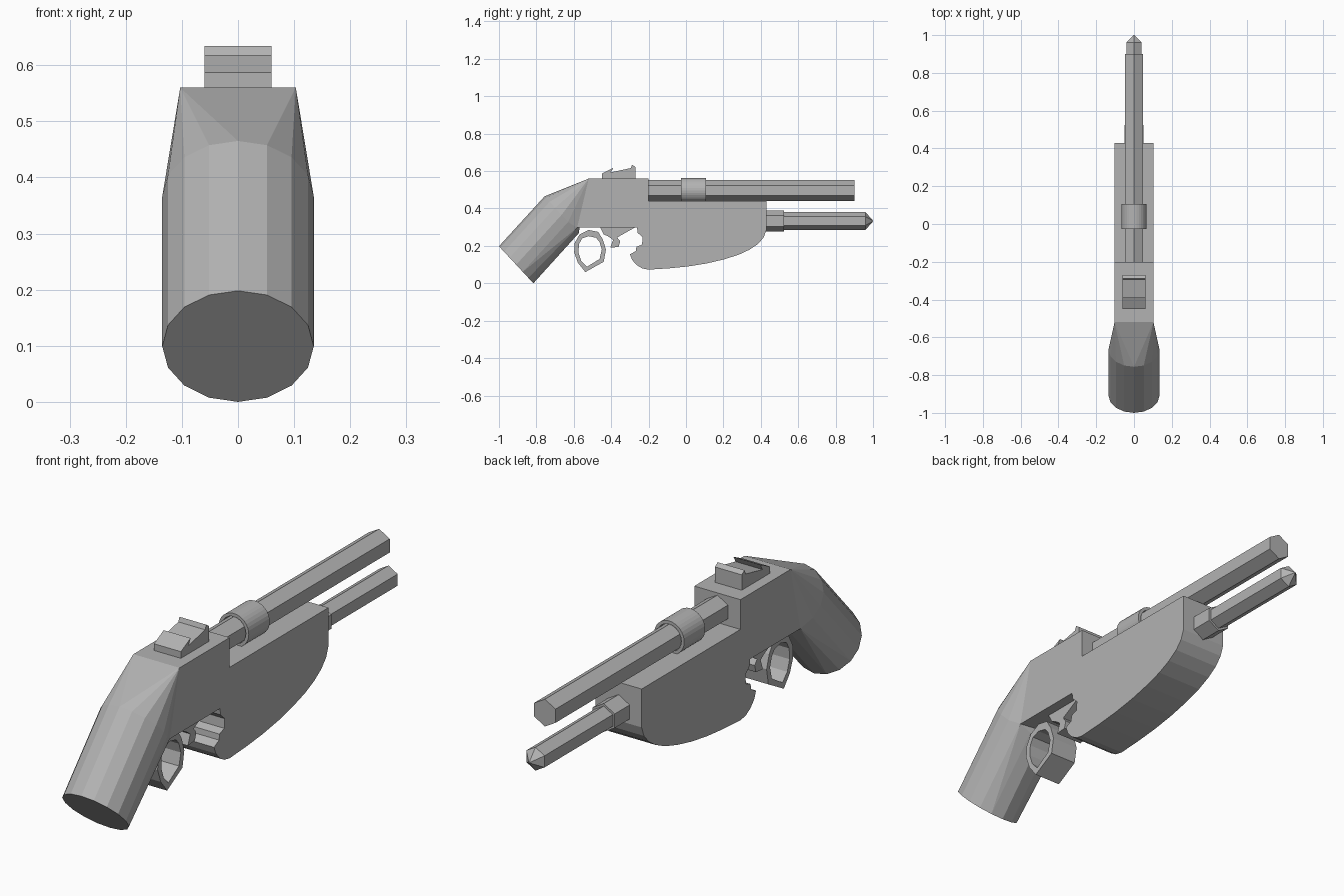
import bpy, bmesh, math
from mathutils import Vector

if "Cube" in bpy.data.objects:
    bpy.data.objects.remove(bpy.data.objects["Cube"])

steel = bpy.data.materials.new("plain_grey")
steel.diffuse_color = (0.45, 0.45, 0.45, 1)
steel.use_nodes = True
steel.node_tree.nodes["Principled BSDF"].inputs["Base Color"].default_value = steel.diffuse_color


def finish(name, bm):
    bmesh.ops.recalc_face_normals(bm, faces=bm.faces[:])
    me = bpy.data.meshes.new(name)
    bm.to_mesh(me)
    bm.free()
    me.materials.append(steel)
    ob = bpy.data.objects.new(name, me)
    bpy.context.collection.objects.link(ob)
    return ob


def prism(name, profile, half):
    """Side profile (y, z) extruded across x."""
    bm = bmesh.new()
    face = bm.faces.new([bm.verts.new((-half, y, z)) for y, z in profile])
    out = bmesh.ops.extrude_face_region(bm, geom=[face])
    verts = [v for v in out["geom"] if isinstance(v, bmesh.types.BMVert)]
    bmesh.ops.translate(bm, verts=verts, vec=(2 * half, 0, 0))
    return finish(name, bm)


def loft(name, sections, sides, cz, closed=False):
    """Rings (y, radius) along y with a vertex pointing up."""
    bm = bmesh.new()
    rings = []
    for y, r in sections:
        rings.append([bm.verts.new((r * math.sin(2 * math.pi * i / sides), y,
                                    cz + r * math.cos(2 * math.pi * i / sides)))
                      for i in range(sides)])
    pairs = list(zip(rings, rings[1:]))
    if closed:
        pairs.append((rings[-1], rings[0]))
    else:
        bm.faces.new(rings[0])
        bm.faces.new(rings[-1])
    for a, b in pairs:
        for i in range(sides):
            j = (i + 1) % sides
            bm.faces.new((a[i], a[j], b[j], b[i]))
    return finish(name, bm)


# Receiver body with curved belly and notch behind it
prism("body", [
    (-0.52, 0.56), (-0.20, 0.56), (-0.20, 0.44), (0.43, 0.44), (0.43, 0.285),
    (0.415, 0.245), (0.385, 0.21), (0.34, 0.18), (0.28, 0.152), (0.20, 0.127),
    (0.11, 0.106), (0.01, 0.09), (-0.09, 0.08), (-0.20, 0.073), (-0.235, 0.08),
    (-0.265, 0.098), (-0.288, 0.125), (-0.30, 0.155), (-0.268, 0.172),
    (-0.265, 0.195), (-0.235, 0.207), (-0.232, 0.245), (-0.258, 0.27),
    (-0.262, 0.297), (-0.582, 0.297)], 0.103)

# Stepped rear sight
prism("sight", [
    (-0.45, 0.55), (-0.45, 0.587), (-0.388, 0.618), (-0.402, 0.593),
    (-0.295, 0.616), (-0.288, 0.634), (-0.27, 0.622), (-0.27, 0.55)], 0.06)

# Trigger with its curved hook
prism("trigger", [
    (-0.46, 0.30), (-0.44, 0.262), (-0.415, 0.25), (-0.39, 0.232),
    (-0.405, 0.19), (-0.36, 0.195), (-0.352, 0.225), (-0.368, 0.245),
    (-0.27, 0.30)], 0.06)

# Pointed trigger guard loop
outer = [(-0.57, 0.26), (-0.595, 0.215), (-0.598, 0.165), (-0.578, 0.11), (-0.538, 0.06),
         (-0.44, 0.115), (-0.428, 0.18), (-0.445, 0.235), (-0.47, 0.275), (-0.52, 0.285)]
inner = [(-0.555, 0.24), (-0.572, 0.21), (-0.575, 0.165), (-0.56, 0.12), (-0.53, 0.088),
         (-0.462, 0.13), (-0.45, 0.18), (-0.462, 0.22), (-0.48, 0.243), (-0.52, 0.252)]
bm = bmesh.new()
loops = [[bm.verts.new((x, y, z)) for y, z in pts]
         for x, pts in ((-0.06, outer), (0.06, outer), (0.06, inner), (-0.06, inner))]
for k in range(4):
    a, b = loops[k], loops[(k + 1) % 4]
    for i in range(len(outer)):
        j = (i + 1) % len(outer)
        bm.faces.new((a[i], a[j], b[j], b[i]))
finish("trigger_guard", bm)

# Barrel, clamp ring and lower rod
loft("barrel", [(-0.21, 0.055), (0.90, 0.055)], 6, 0.496)
loft("barrel_ring", [(-0.027, 0.067), (0.107, 0.067), (0.107, 0.054), (-0.027, 0.054)],
     32, 0.497, closed=True)
loft("rod_collar", [(0.42, 0.057), (0.525, 0.057)], 6, 0.333)
loft("lower_rod", [(0.52, 0.047), (0.96, 0.047), (1.0, 0.002)], 6, 0.333)

# Round grip tapering into the rectangular back of the body
bm = bmesh.new()
for cy, cz, uy, uz in ((-0.908, 0.099, -0.092, 0.099), (-0.665, 0.366, -0.091, 0.099)):
    for i in range(16):
        t = 2 * math.pi * i / 16
        bm.verts.new((0.135 * math.sin(t), cy + uy * math.cos(t), cz + uz * math.cos(t)))
for x in (-0.103, 0.103):
    bm.verts.new((x, -0.52, 0.56))
    bm.verts.new((x, -0.582, 0.297))
bmesh.ops.convex_hull(bm, input=bm.verts[:])
bmesh.ops.dissolve_limit(bm, angle_limit=0.01, verts=bm.verts[:], edges=bm.edges[:])
finish("grip", bm)
